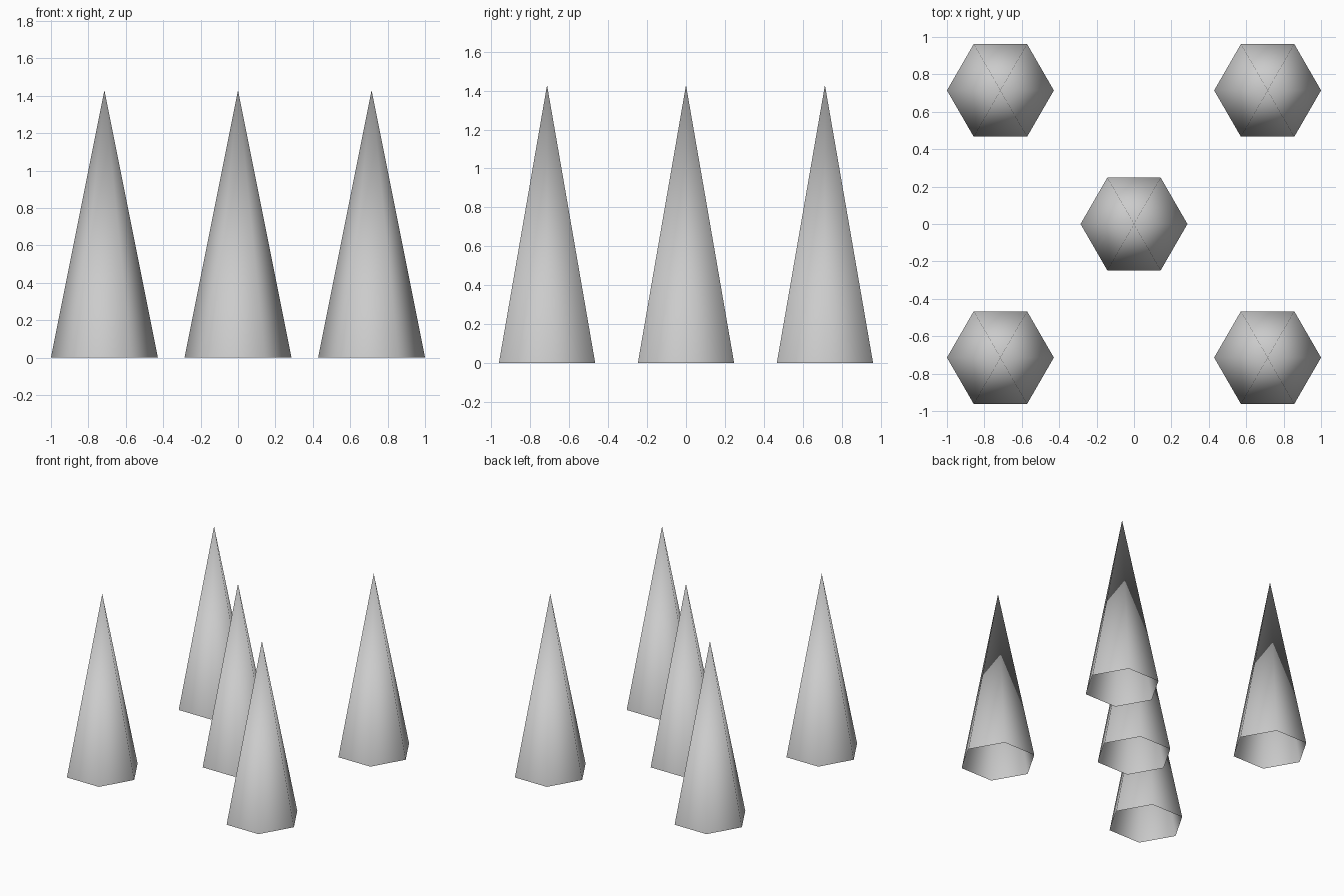
import bpy, bmesh, math

if "Cube" in bpy.data.objects:
    bpy.data.objects.remove(bpy.data.objects["Cube"])

R, H, P = 2 / 7, 10 / 7, 5 / 7   # base radius, height, corner offset


def spike(name, x, y):
    """Six-sided, smooth-shaded cone with an open base and one shared tip."""
    bm = bmesh.new()
    rim = [bm.verts.new((R * math.cos(i * math.pi / 3),
                         R * math.sin(i * math.pi / 3), 0)) for i in range(6)]
    tip = bm.verts.new((0, 0, H))
    for i in range(6):
        face = bm.faces.new((rim[i], rim[(i + 1) % 6], tip))
        face.smooth = True
    mesh = bpy.data.meshes.new(name)
    bm.to_mesh(mesh)
    bm.free()
    obj = bpy.data.objects.new(name, mesh)
    obj.location = (x, y, 0)
    bpy.context.collection.objects.link(obj)


# Centre spike and one at each corner
spike("centre_spike", 0, 0)
for side, sx in (("left", -1), ("right", 1)):
    for end, sy in (("front", -1), ("back", 1)):
        spike(f"{end}_{side}_spike", sx * P, sy * P)
